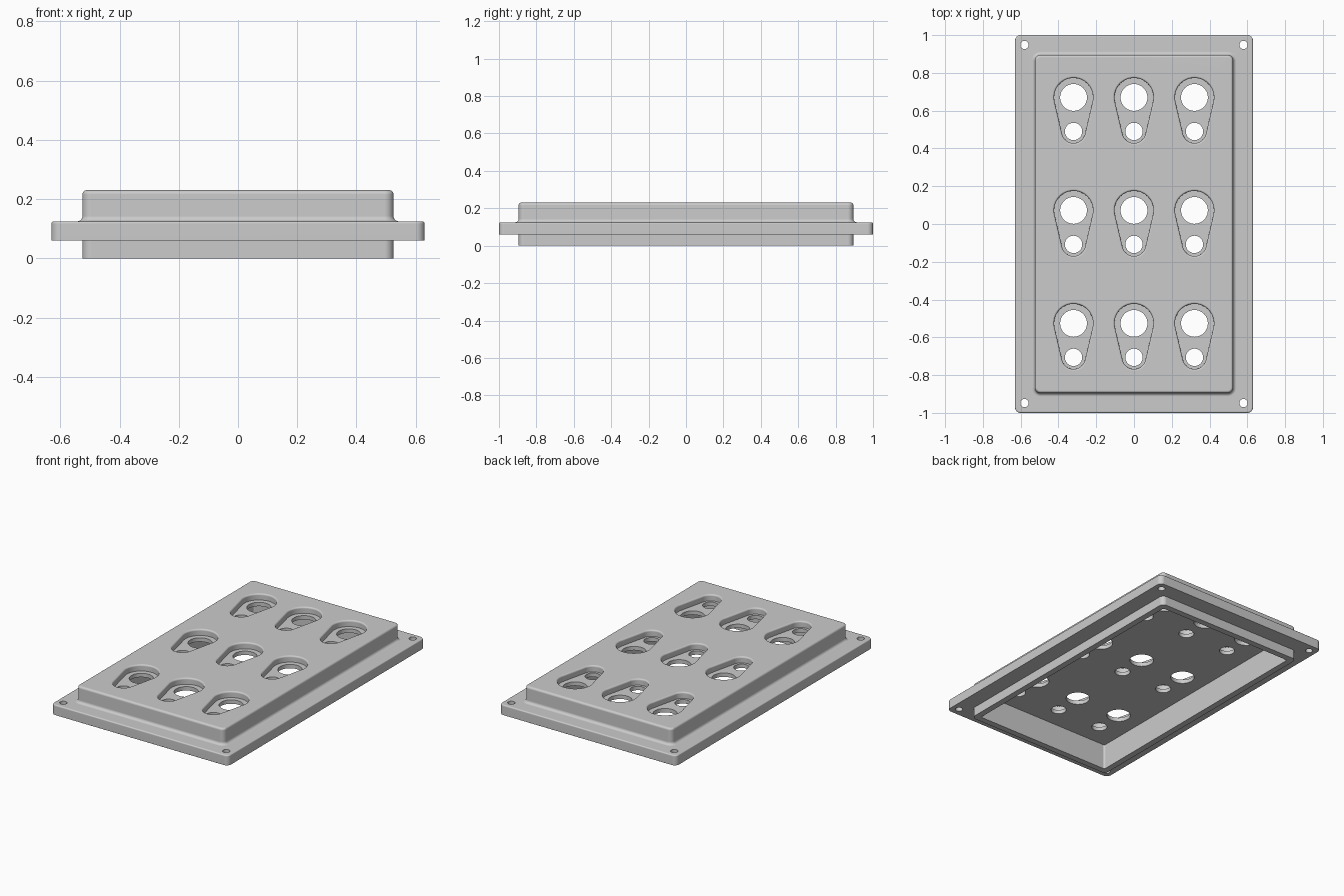
import bpy
import bmesh
from math import pi, sin, cos, asin
from mathutils import Matrix, Vector

cube = bpy.data.objects.get("Cube")
if cube:
    bpy.data.objects.remove(cube, do_unlink=True)

TOP, FLANGE_TOP, FLANGE_LOW, CEILING, POCKET_FLOOR = 0.23, 0.125, 0.06, 0.165, 0.19
BLOCK = (0.525, 0.895)
FLANGE = (0.63, 1.0)
WALL = 0.04


def arc(cx, cy, r, a0, a1, steps):
    return [(cx + r * cos(a0 + (a1 - a0) * i / steps),
             cy + r * sin(a0 + (a1 - a0) * i / steps)) for i in range(steps + 1)]


def rounded_rect(half, r, z):
    hx, hy = half[0] - r, half[1] - r
    pts = []
    for i, (sx, sy) in enumerate([(1, 1), (-1, 1), (-1, -1), (1, -1)]):
        pts += arc(sx * hx, sy * hy, r, i * pi / 2, (i + 1) * pi / 2, 8)
    return [Vector((x, y, z)) for x, y in pts]


def grow(half, d):
    return half[0] + d, half[1] + d


def teardrop(x, y, d, z):
    big, small, gap = 0.103, 0.062, 0.18
    a = asin((big - small) / gap)
    pts = arc(x, y, big + d, -a, pi + a, 28)
    pts += arc(x, y - gap, small + d, pi + a, 2 * pi - a, 20)
    return [Vector((px, py, z)) for px, py in pts]


def loft(bm, rings):
    """Bridge matching rings and cap both ends."""
    loops = [[bm.verts.new(p) for p in ring] for ring in rings]
    for low, high in zip(loops, loops[1:]):
        for i in range(len(low)):
            j = (i + 1) % len(low)
            bm.faces.new((low[i], low[j], high[j], high[i]))
    bm.faces.new(loops[0])
    bm.faces.new(loops[-1])


def make_object(name, bm):
    bmesh.ops.recalc_face_normals(bm, faces=bm.faces[:])
    mesh = bpy.data.meshes.new(name)
    bm.to_mesh(mesh)
    bm.free()
    obj = bpy.data.objects.new(name, mesh)
    bpy.context.collection.objects.link(obj)
    return obj


# Panel shell: cavity ceiling, lip, flange, fillet, raised block
inner = grow(BLOCK, -WALL)
rings = [rounded_rect(inner, 0.012, CEILING), rounded_rect(inner, 0.012, 0),
         rounded_rect(BLOCK, 0.03, 0), rounded_rect(BLOCK, 0.03, FLANGE_LOW),
         rounded_rect(FLANGE, 0.03, FLANGE_LOW)]
# rounded flange rim
for d, h in arc(-0.008, -0.008, 0.008, 0, pi / 2, 5):
    rings.append(rounded_rect(grow(FLANGE, d), 0.03 + d, FLANGE_TOP + h))
# concave fillet where the block meets the flange
for d, h in arc(0.018, 0.018, 0.018, 1.5 * pi, pi, 6):
    rings.append(rounded_rect(grow(BLOCK, d), 0.03 + d, FLANGE_TOP + h))
# rounded block rim
for d, h in arc(-0.014, -0.014, 0.014, 0, pi / 2, 6):
    rings.append(rounded_rect(grow(BLOCK, d), 0.03 + d, TOP + h))
bm = bmesh.new()
loft(bm, rings)
panel = make_object("panel", bm)

# Pocket cutters with a flared rim, and through-hole cutters
pockets, holes = bmesh.new(), bmesh.new()


def drill(x, y, r, segments):
    bmesh.ops.create_cone(holes, cap_ends=True, segments=segments, radius1=r, radius2=r,
                          depth=1, matrix=Matrix.Translation((x, y, 0.1)))


for x in (-0.32, 0, 0.32):
    for y in (0.67, 0.072, -0.526):
        rim = [teardrop(x, y, d, TOP + h)
               for d, h in arc(0.01, -0.01, 0.01, pi, pi / 2, 5)]
        loft(pockets, [teardrop(x, y, 0, POCKET_FLOOR)] + rim
             + [teardrop(x, y, 0.01, TOP + 0.05)])
        drill(x, y, 0.071, 40)
        drill(x, y - 0.18, 0.046, 32)
for x in (-0.58, 0.58):
    for y in (-0.948, 0.948):
        drill(x, y, 0.022, 24)

bpy.context.view_layer.objects.active = panel
panel.select_set(True)
for name, cutter_bm in (("pocket_cutter", pockets), ("hole_cutter", holes)):
    cutter = make_object(name, cutter_bm)
    cutter.hide_render = True
    mod = panel.modifiers.new(name, "BOOLEAN")
    mod.operation = "DIFFERENCE"
    mod.solver = "EXACT"
    mod.object = cutter
    bpy.ops.object.modifier_apply(modifier=mod.name)
    bpy.data.objects.remove(cutter, do_unlink=True)

# Smooth fillets, flat faces
bpy.ops.object.shade_smooth_by_angle(angle=0.6)
normals = panel.modifiers.new("face_normals", "WEIGHTED_NORMAL")
normals.keep_sharp = True
